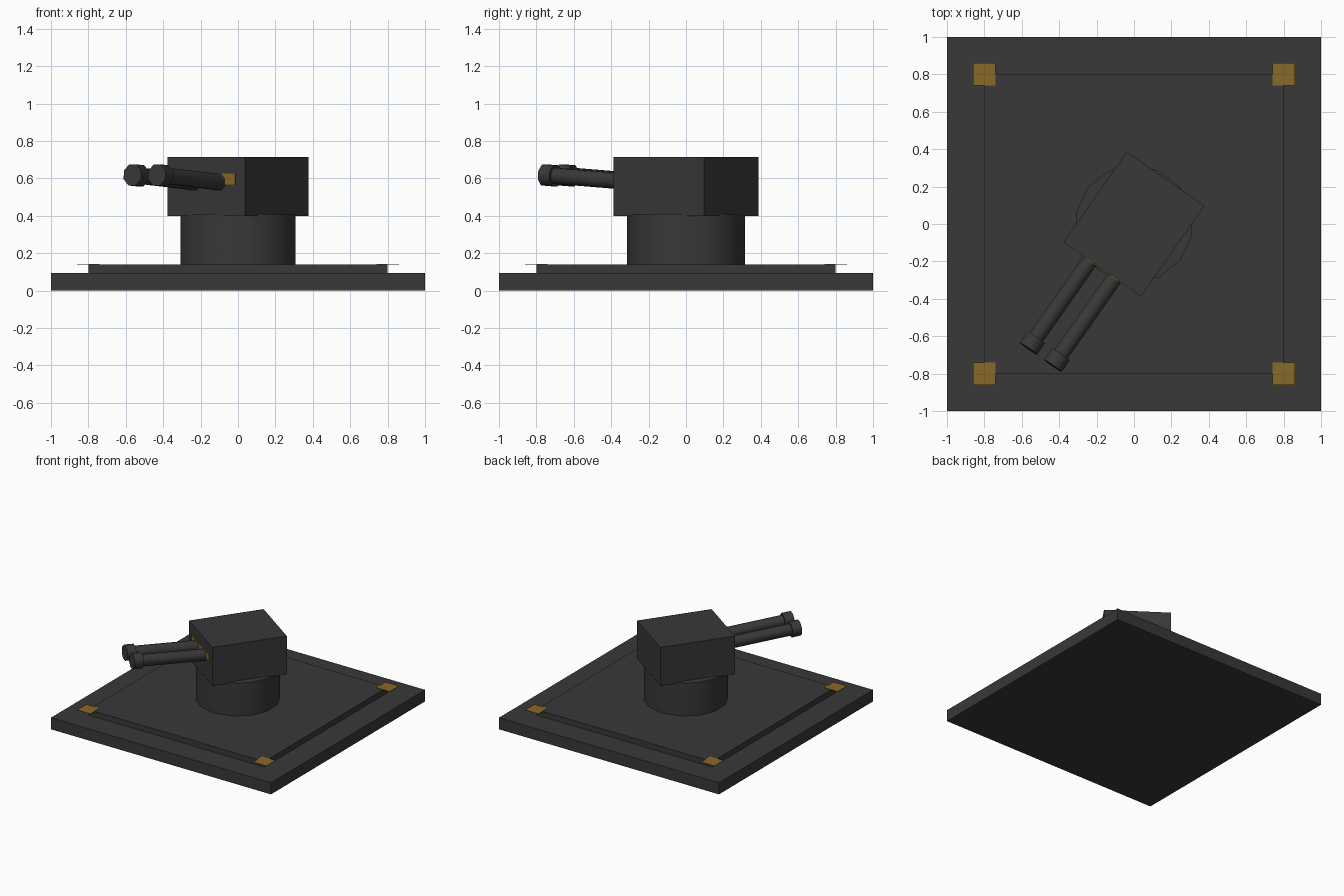
import bpy
import math
from mathutils import Matrix, Vector

old = bpy.data.objects.get("Cube")
if old:
    bpy.data.objects.remove(old, do_unlink=True)


def make_material(name, colour):
    mat = bpy.data.materials.new(name)
    mat.use_nodes = True
    mat.diffuse_color = (*colour, 1)
    mat.node_tree.nodes["Principled BSDF"].inputs["Base Color"].default_value = (*colour, 1)
    return mat


GREY = make_material("dark grey metal", (0.04, 0.04, 0.04))
AMBER = make_material("amber marking", (0.25, 0.14, 0.02))

# The gun house is turned towards the front right
TURN = Matrix.Rotation(math.radians(-35), 4, "Z")


def box(name, size, centre, mat=GREY, frame=Matrix()):
    bpy.ops.mesh.primitive_cube_add(size=1)
    obj = bpy.context.object
    obj.name = name
    obj.data.transform(Matrix.Diagonal((*size, 1)))
    obj.matrix_world = frame @ Matrix.Translation(centre)
    obj.data.materials.append(mat)
    return obj


def cylinder(name, sides, radius, start, end, frame=Matrix(), roll=0, smooth=30):
    start, end = Vector(start), Vector(end)
    axis = end - start
    bpy.ops.mesh.primitive_cylinder_add(vertices=sides, radius=radius, depth=axis.length)
    obj = bpy.context.object
    obj.name = name
    bpy.ops.object.shade_smooth_by_angle(angle=math.radians(smooth))
    aim = Matrix.Rotation(Vector((0, 0, 1)).angle(axis), 4, "X")
    obj.data.transform(aim @ Matrix.Rotation(roll, 4, "Z"))
    obj.matrix_world = frame @ Matrix.Translation((start + end) / 2)
    obj.data.materials.append(GREY)
    return obj


# Stepped square base
box("base_slab", (2, 2, 0.095), (0, 0, 0.0475))
box("upper_slab", (1.6, 1.6, 0.05), (0, 0, 0.115))

# Corner markings, overhanging the upper slab
for x, side in ((-0.8, "right"), (0.8, "left")):
    for y, end in ((-0.8, "front"), (0.8, "back")):
        box(f"{end}_{side}_marking", (0.12, 0.12, 0.004), (x, y, 0.141), AMBER)

# Pedestal and gun house
cylinder("pedestal", 14, 0.315, (0, 0, 0.13), (0, 0, 0.41))
box("gun_house", (0.506, 0.59, 0.315), (0, 0, 0.5575), GREY, TURN)
box("front_stripe", (0.38, 0.006, 0.06), (0, -0.296, 0.597), AMBER, TURN)


# Twin barrels, raised slightly
def on_barrel(x, reach):
    return (x, -reach, 0.616 + (reach - 0.833) * math.tan(math.radians(3.8)))


for x, side in ((-0.08, "right"), (0.08, "left")):
    for part, radius, near, far in (("barrel", 0.046, 0.2, 0.82), ("muzzle", 0.061, 0.796, 0.87)):
        cylinder(f"{side}_{part}", 8, radius, on_barrel(x, near), on_barrel(x, far),
                 TURN, math.pi / 8, 50)
